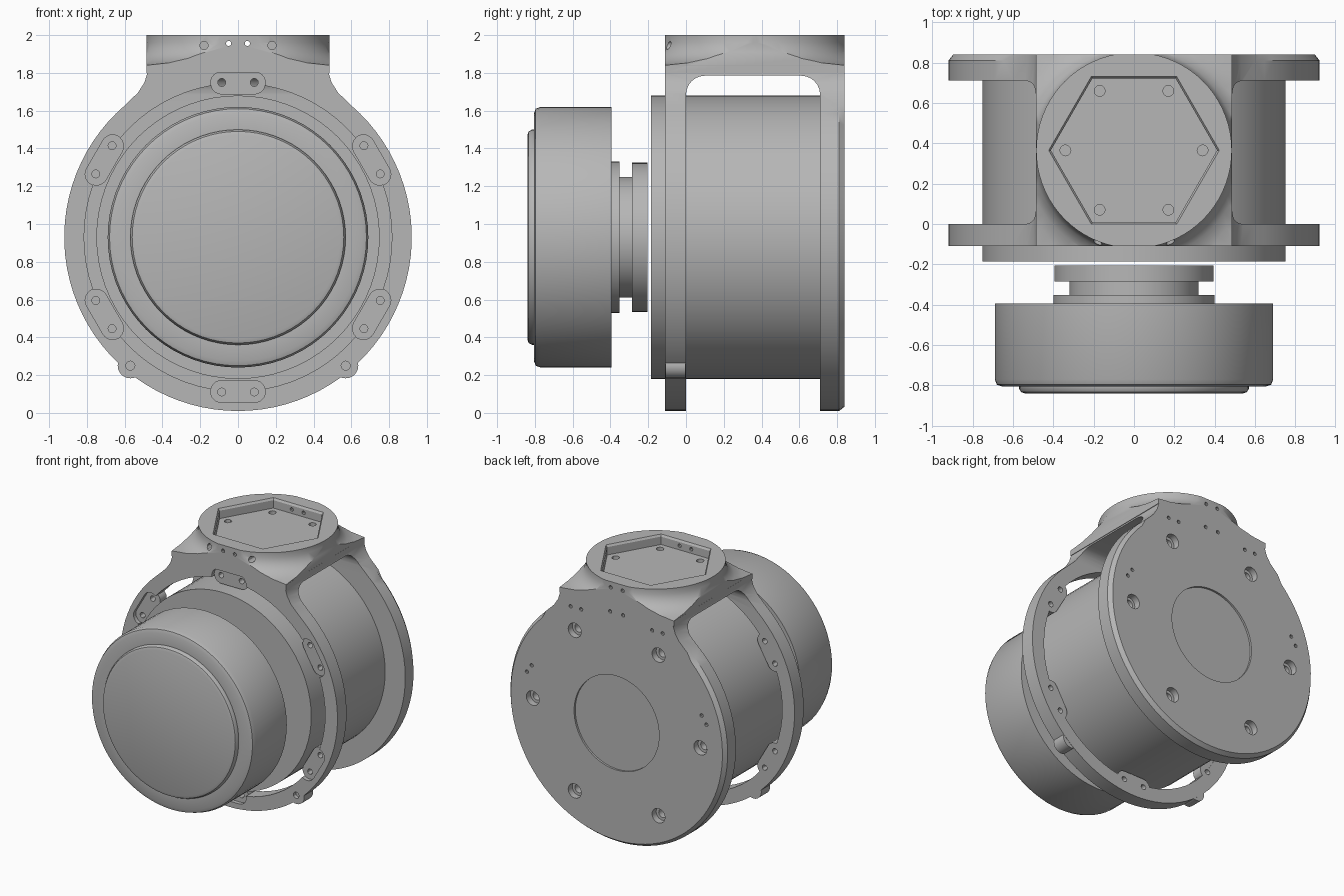
import bpy, bmesh
from math import sin, cos, pi, radians

if "Cube" in bpy.data.objects:
    bpy.data.objects.remove(bpy.data.objects["Cube"], do_unlink=True)

grey = bpy.data.materials.new("machined_grey")
grey.use_nodes = True
tone = (0.47, 0.47, 0.47, 1)
grey.diffuse_color = tone
grey.node_tree.nodes["Principled BSDF"].inputs["Base Color"].default_value = tone

CZ = 0.93      # height of the barrel axis
BY = 0.365     # depth of the top boss axis
MAP = {"X": lambda u, v, t: (t, u, v),
       "Y": lambda u, v, t: (u, t, v),
       "Z": lambda u, v, t: (u, v, t)}


def circle(r, cu=0, cv=CZ, n=72):
    return [(cu + r * cos(2 * pi * i / n), cv + r * sin(2 * pi * i / n)) for i in range(n)]


def polar(r, deg):
    return r * cos(radians(deg)), CZ + r * sin(radians(deg))


def solid(name, shapes):
    """Closed lofts, each given as (axis, [(outline, offset), ...])."""
    bm = bmesh.new()
    for axis, layers in shapes:
        rings = [[bm.verts.new(MAP[axis](u, v, t)) for u, v in pts] for pts, t in layers]
        n = len(rings[0])
        for a, b in zip(rings, rings[1:]):
            for i in range(n):
                j = (i + 1) % n
                bm.faces.new((a[i], a[j], b[j], b[i]))
        bm.faces.new(rings[0][::-1])
        bm.faces.new(rings[-1])
    bmesh.ops.recalc_face_normals(bm, faces=bm.faces)
    mesh = bpy.data.meshes.new(name)
    bm.to_mesh(mesh)
    bm.free()
    mesh.materials.append(grey)
    ob = bpy.data.objects.new(name, mesh)
    bpy.context.scene.collection.objects.link(ob)
    return ob


def prism(axis, pts, a, b):
    return axis, [(pts, a), (pts, b)]


def turned(name, profile):
    return solid(name, [("Y", [(circle(r), y) for r, y in profile])])


def combine(target, operation, shapes):
    tool = solid("tool", shapes)
    tool.hide_render = True
    mod = target.modifiers.new("combine", "BOOLEAN")
    mod.operation, mod.solver, mod.object = operation, "EXACT", tool
    graph = bpy.context.evaluated_depsgraph_get()
    mesh = bpy.data.meshes.new_from_object(target.evaluated_get(graph))
    target.modifiers.clear()
    target.data = mesh
    bpy.data.objects.remove(tool, do_unlink=True)


# Frame: round outline with a flared neck at the top
neck = [(0.53, 1.695), (0.495, 1.75), (0.48, 1.8), (0.485, 1.84)]
arc = [polar(0.92, 49.3 - i * 278.6 / 70) for i in range(71)]
outline = neck[::-1] + arc + [(-x, z) for x, z in neck]
back_edge = [(x * 0.975, CZ + (z - CZ) * 0.975) if z < 1.6 else (x, z) for x, z in outline]
frame = solid("frame", [("Y", [(outline, -0.11), (outline, 0.81), (back_edge, 0.84)])])

# Side-to-side window with rounded top corners, and the front ring opening
R = 0.1
window = [(0, -0.5), (0.71, -0.5)]
window += [(0.71 - R + R * cos(a * pi / 12), 1.785 - R + R * sin(a * pi / 12)) for a in range(7)]
window += [(R + R * cos(a * pi / 12), 1.785 - R + R * sin(a * pi / 12)) for a in range(6, 13)]
combine(frame, "DIFFERENCE", [prism("X", window, -2, 2)])
combine(frame, "DIFFERENCE", [prism("Y", circle(0.815), -0.5, 0.3)])


# Six recessed screw pads and two lower lugs on the front ring
def pad(angle):
    pts = []
    for side, start in ((-6, 180), (6, 0)):
        cu, cv = polar(0.82, angle + side)
        for i in range(13):
            a = radians(angle + 90 + start - 90 + i * 15)
            pts.append((cu + 0.06 * cos(a), cv + 0.06 * sin(a)))
    return pts


pads = [pad(30 + 60 * k) for k in range(6)]
combine(frame, "UNION", [prism("Y", p, -0.09, -0.002) for p in pads])
combine(frame, "DIFFERENCE", [prism("Y", p, -0.3, -0.08) for p in pads])
combine(frame, "UNION", [prism("Y", circle(0.067, s * 0.57, 0.25, 24), -0.108, -0.002)
                         for s in (-1, 1)])

# Screw holes through pads and lugs
holes = [prism("Y", circle(0.021, *polar(0.824, 30 + 60 * k + s), 12), -0.3, 0.1)
         for k in range(6) for s in (-6, 6)]
holes += [prism("Y", circle(0.024, s * 0.57, 0.25, 12), -0.3, -0.08) for s in (-1, 1)]
combine(frame, "DIFFERENCE", holes)

# Back plate: centre recess, counterbored holes and small pin holes
bores = [prism("Y", circle(0.36), 0.825, 1)]
bores += [("Y", [(circle(r, *polar(0.71, 60 * k), 20), y)
                 for r, y in ((0.033, 0.74), (0.033, 0.79), (0.055, 0.79), (0.055, 1))])
          for k in range(6)]
for x, z in ((0.055, 1.77), (0.3, 1.72), (0.39, 1.72), (0.76, 1.12), (0.72, 1.18)):
    bores += [prism("Y", circle(0.014, s * x, z, 10), 0.79, 1) for s in (-1, 1)]
combine(frame, "DIFFERENCE", bores)

# Top boss: round with a concave flare trimmed to the square neck
flare = [(0.72, 1.8), (0.68, 1.84), (0.6, 1.853), (0.545, 1.876), (0.505, 1.91),
         (0.485, 1.96), (0.485, 2.0)]
boss = solid("top_boss", [("Z", [(circle(r, 0, BY), z) for r, z in flare])])
square = [(-0.4845, -0.11), (0.4845, -0.11), (0.4845, 0.84), (-0.4845, 0.84)]
combine(boss, "INTERSECT", [prism("Z", square, 1.7, 2.2)])

# Hexagonal socket with six floor holes and the wall holes
socket = [(circle(r, 0, BY, 6), z) for r, z in ((0.412, 1.925), (0.412, 1.985), (0.43, 2.01))]
combine(boss, "DIFFERENCE", [("Z", socket)])
drill = [prism("Z", circle(0.027, 0.34 * cos(k * pi / 3), BY + 0.34 * sin(k * pi / 3), 12),
               1.87, 1.96) for k in range(6)]
combine(boss, "DIFFERENCE", drill)
wall = []
for s in (-1, 1):
    wall += [prism("Y", circle(0.022, s * 0.18, 1.945, 12), -0.3, -0.03),
             prism("Y", circle(0.014, s * 0.05, 1.956, 10), -0.3, 1.2)]
combine(boss, "DIFFERENCE", wall)

# Barrel held by the frame
barrel = turned("barrel", [(0.75, -0.185), (0.75, 0.72)])

# Front cap with rounded rim and raised face, and its stepped hub
cap = turned("front_cap", [
    (0.57 - 0.03, -0.84), (0.57 - 0.01, -0.833), (0.57, -0.815), (0.57, -0.805),
    (0.655, -0.805), (0.68, -0.796), (0.69, -0.77), (0.69, -0.395)])
hub = turned("hub", [
    (0.4, -0.4), (0.4, -0.352), (0.32, -0.352), (0.32, -0.285),
    (0.395, -0.285), (0.395, -0.205)])

# Smooth curved faces, keep machined edges crisp
bpy.ops.object.select_all(action="DESELECT")
for ob in (frame, boss, barrel, cap, hub):
    ob.select_set(True)
bpy.context.view_layer.objects.active = frame
bpy.ops.object.shade_smooth_by_angle(angle=radians(30))
